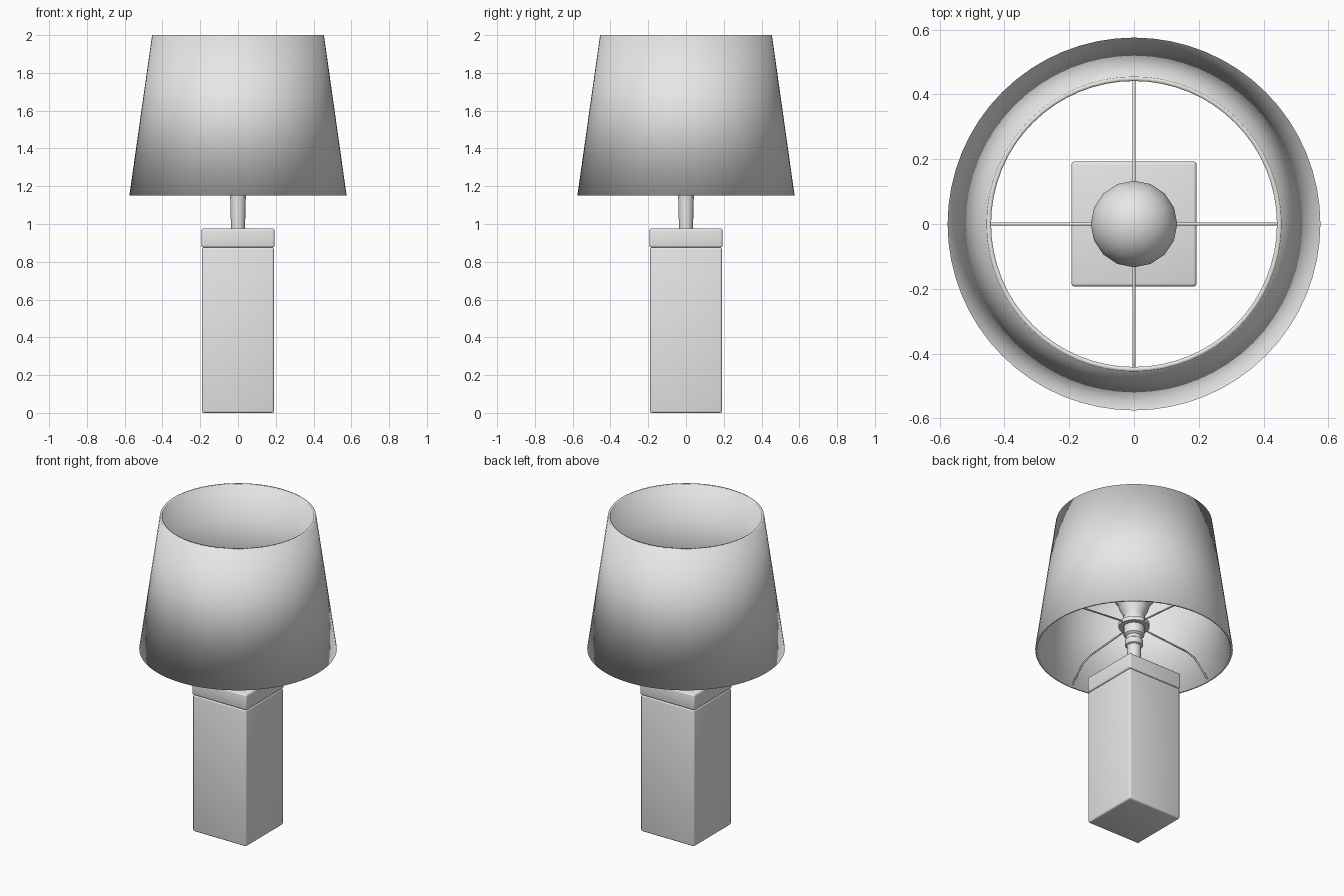
import bpy
import bmesh
import math

cube = bpy.data.objects.get("Cube")
if cube:
    bpy.data.objects.remove(cube, do_unlink=True)

grey = bpy.data.materials.new("light_grey")
grey.use_nodes = True
grey.diffuse_color = (0.8, 0.8, 0.8, 1)
grey.node_tree.nodes["Principled BSDF"].inputs["Base Color"].default_value = (0.8, 0.8, 0.8, 1)


def add_object(name, data):
    obj = bpy.data.objects.new(name, data)
    bpy.context.scene.collection.objects.link(obj)
    data.materials.append(grey)
    return obj


def smooth(obj, angle=None):
    bpy.ops.object.select_all(action='DESELECT')
    obj.select_set(True)
    bpy.context.view_layer.objects.active = obj
    if angle is None:
        bpy.ops.object.shade_smooth()
    else:
        bpy.ops.object.shade_smooth_by_angle(angle=math.radians(angle))


def lathe(name, profile, sides, closed=False, angle=None):
    """Spin (radius, height) points around the z axis."""
    bm = bmesh.new()
    verts = [bm.verts.new((r, 0, z)) for r, z in profile]
    edges = [bm.edges.new(pair) for pair in zip(verts, verts[1:])]
    if closed:
        edges.append(bm.edges.new((verts[-1], verts[0])))
    bmesh.ops.spin(bm, geom=verts + edges, cent=(0, 0, 0), axis=(0, 0, 1),
                   angle=math.tau, steps=sides, use_duplicate=False)
    bmesh.ops.remove_doubles(bm, verts=bm.verts, dist=0.0005)
    bmesh.ops.recalc_face_normals(bm, faces=bm.faces)
    mesh = bpy.data.meshes.new(name)
    bm.to_mesh(mesh)
    bm.free()
    obj = add_object(name, mesh)
    smooth(obj, angle)
    return obj


def block(name, half, bottom, top):
    """Square block with small rounded edges."""
    bm = bmesh.new()
    bmesh.ops.create_cube(bm, size=1)
    for v in bm.verts:
        v.co = (v.co.x * 2 * half, v.co.y * 2 * half,
                bottom + (v.co.z + 0.5) * (top - bottom))
    bmesh.ops.bevel(bm, geom=bm.edges[:], offset=0.01, segments=3,
                    profile=0.5, affect='EDGES')
    mesh = bpy.data.meshes.new(name)
    bm.to_mesh(mesh)
    bm.free()
    smooth(add_object(name, mesh), 40)


# Square pedestal and its cap
block("base", 0.19, 0, 0.876)
block("base_cap", 0.193, 0.876, 0.976)

# Thin tapered shade, smoothed right across its rims
lathe("shade", [(0.575, 1.15), (0.455, 2.0), (0.441, 2.0), (0.561, 1.15)], 64, closed=True)

# Stem with stepped bulb socket
lathe("stem_and_socket", [
    (0, 0.97), (0.037, 0.97), (0.042, 1.17), (0.052, 1.175), (0.052, 1.21),
    (0.046, 1.215), (0.046, 1.235), (0.06, 1.245), (0.06, 1.30),
    (0.066, 1.305), (0.066, 1.36), (0, 1.36)], 24, angle=35)

# Ring that carries the shade
lathe("shade_ring", [(0.06, 1.30), (0.09, 1.30), (0.09, 1.325), (0.06, 1.325)],
      32, closed=True, angle=35)

# Light bulb: flared neck running into a round top
centre, radius = 1.55, 0.134
bulb = [(0, 1.345), (0.06, 1.345), (0.064, 1.38), (0.085, 1.42)]
for i in range(9):
    a = math.radians(-45 + i * 135 / 8)
    bulb.append((max(0, radius * math.cos(a)), centre + radius * math.sin(a)))
lathe("bulb", bulb, 16, angle=60)

# Four bent wires from the ring down to the lower rim of the shade
wire_path = [(0.07, 1.312), (0.40, 1.285), (0.46, 1.265), (0.49, 1.235), (0.556, 1.16)]
for side in ("left", "back", "right", "front"):
    turn = ("left", "back", "right", "front").index(side) * math.pi / 2
    curve = bpy.data.curves.new("wire_" + side, 'CURVE')
    curve.dimensions = '3D'
    curve.bevel_depth = 0.005
    curve.bevel_resolution = 2
    curve.use_fill_caps = True
    spline = curve.splines.new('POLY')
    spline.points.add(len(wire_path) - 1)
    for point, (r, z) in zip(spline.points, wire_path):
        point.co = (r * math.cos(turn), r * math.sin(turn), z, 1)
    add_object("wire_" + side, curve)
